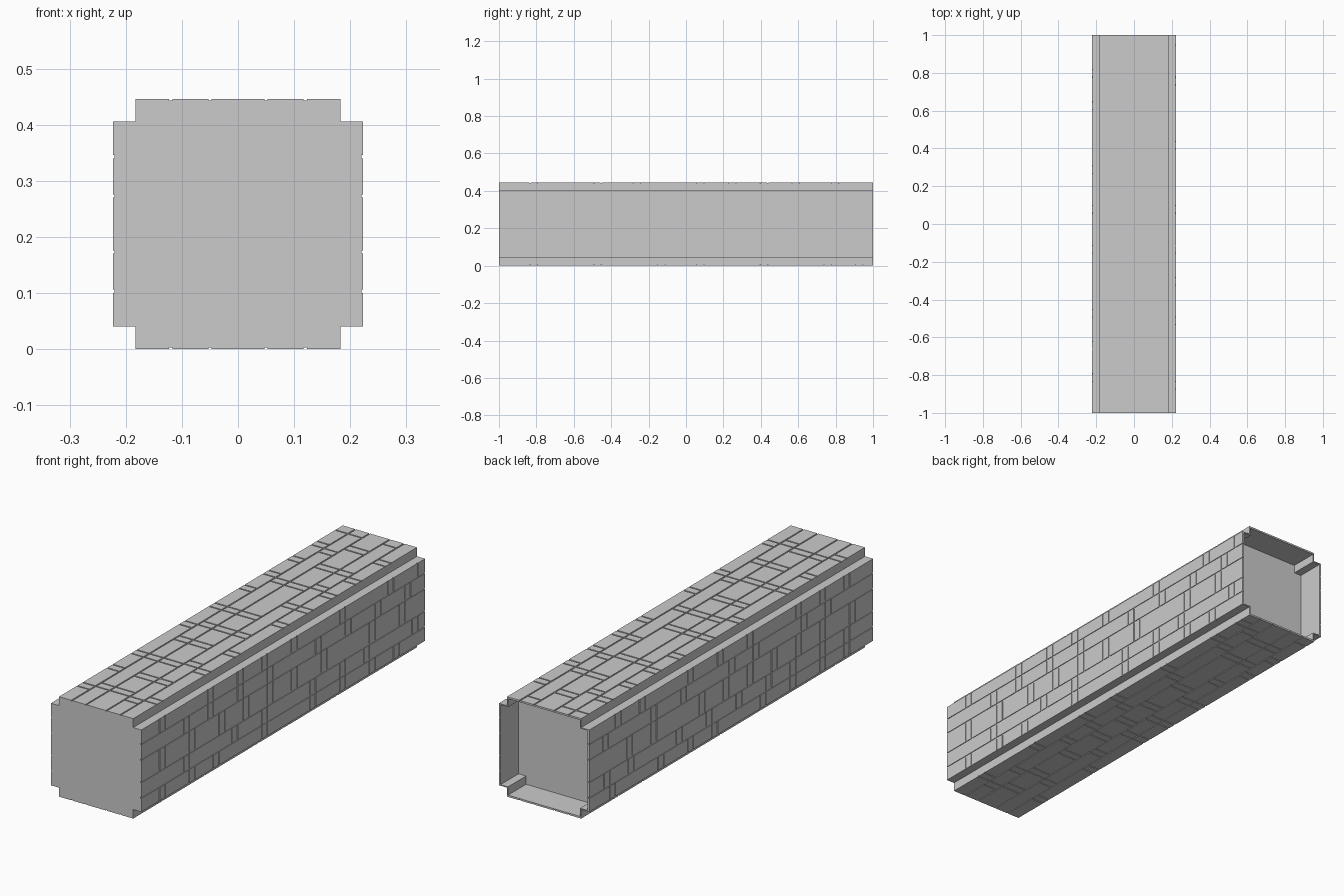
import bpy, bmesh, random
from mathutils import Matrix, Vector

random.seed(4)
cube = bpy.data.objects.get("Cube")
if cube:
    bpy.data.objects.remove(cube, do_unlink=True)

HALF, STEP, LENGTH = 0.223, 0.183, 1.0
PLATE, WALL, RECESS, GAP = 0.003, 0.005, 0.127, 0.006

grey = bpy.data.materials.new("mid grey")
grey.use_nodes = True
colour = (0.6, 0.6, 0.6, 1)
grey.diffuse_color = colour
grey.node_tree.nodes["Principled BSDF"].inputs["Base Color"].default_value = colour


def finish(name, bm):
    bmesh.ops.recalc_face_normals(bm, faces=bm.faces)
    mesh = bpy.data.meshes.new(name)
    bm.to_mesh(mesh)
    bm.free()
    mesh.materials.append(grey)
    obj = bpy.data.objects.new(name, mesh)
    obj.location.z = HALF
    bpy.context.collection.objects.link(obj)
    return obj


def cross_outline(half, step):
    """Square section with a notch in each corner."""
    corner = [(half, step), (step, step), (step, half)]
    points = []
    for sx, sz in ((1, 1), (-1, 1), (-1, -1), (1, -1)):
        part = [(sx * x, sz * z) for x, z in corner]
        points += part if sx * sz > 0 else part[::-1]
    return points


# Notched beam, with a recessed pocket in the back end
outer = HALF - PLATE
bm = bmesh.new()
front = bm.faces.new([bm.verts.new((x, -LENGTH, z))
                      for x, z in cross_outline(outer, STEP)])
grown = bmesh.ops.extrude_face_region(bm, geom=[front], use_keep_orig=True)["geom"]
back_verts = [g for g in grown if isinstance(g, bmesh.types.BMVert)]
bmesh.ops.translate(bm, verts=back_verts, vec=(0, 2 * LENGTH, 0))
back = next(g for g in grown if isinstance(g, bmesh.types.BMFace))
bm.normal_update()
bmesh.ops.inset_region(bm, faces=[back], thickness=WALL, use_even_offset=True)
pocket = bmesh.ops.extrude_face_region(bm, geom=[back])["geom"]
bmesh.ops.translate(bm, verts=[g for g in pocket if isinstance(g, bmesh.types.BMVert)],
                    vec=(0, -RECESS, 0))
if back.is_valid:
    bmesh.ops.delete(bm, geom=[back], context="FACES_ONLY")
finish("notched_beam", bm)


def add_plate(bm, u0, u1, y0, y1):
    """Thin plate lying on the top face."""
    size = Vector((u1 - u0, y1 - y0, PLATE))
    centre = Vector(((u0 + u1) / 2, (y0 + y1) / 2, HALF - PLATE / 2))
    bmesh.ops.create_cube(bm, size=1,
                          matrix=Matrix.Translation(centre) @ Matrix.Diagonal(size).to_4x4())


# Staggered panel plating, laid out once and turned onto each side
rows = [-STEP, -0.12, -0.05, 0.05, 0.12, STEP]
for turn, name in enumerate(("top", "right", "bottom", "left")):
    bm = bmesh.new()
    for row, (a, b) in enumerate(zip(rows, rows[1:])):
        u0 = a + (GAP / 2 if row else 0)
        u1 = b - (GAP / 2 if row < len(rows) - 2 else 0)
        y, narrow = -LENGTH, False
        while y < LENGTH:
            width = 0.04 if narrow else random.choice((0.13, 0.17, 0.3))
            end = LENGTH if y + width > LENGTH - 0.03 else y + width
            add_plate(bm, u0, u1, y, end if end == LENGTH else end - GAP)
            y, narrow = end, not narrow
    bm.transform(Matrix.Rotation(turn * 1.5707963, 4, "Y"))
    finish(name + "_panels", bm)
